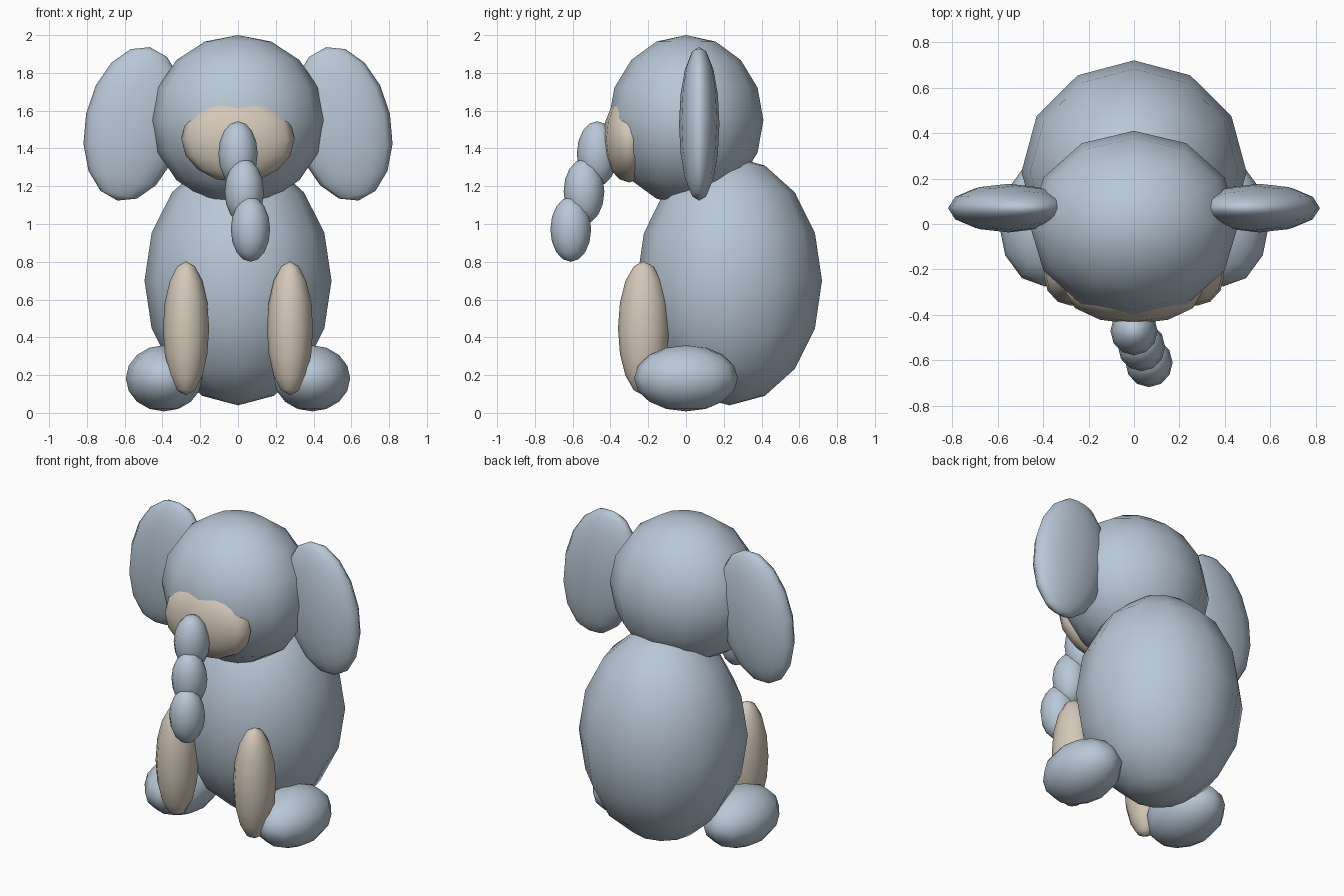
import bpy
import math

if "Cube" in bpy.data.objects:
    bpy.data.objects.remove(bpy.data.objects["Cube"])


def material(name, rgb):
    m = bpy.data.materials.new(name)
    m.diffuse_color = (*rgb, 1.0)
    m.use_nodes = True
    m.node_tree.nodes["Principled BSDF"].inputs["Base Color"].default_value = m.diffuse_color
    return m


blue = material("pale blue grey", (0.48, 0.57, 0.67))
cream = material("warm cream", (0.66, 0.58, 0.485))


def blob(name, centre, radii, mat, tilt=0.0):
    """Coarse smooth ellipsoid, optionally tilted about the front-back axis."""
    bpy.ops.mesh.primitive_uv_sphere_add(
        segments=12, ring_count=8, radius=1, location=centre,
        rotation=(0, math.radians(tilt), 0))
    ob = bpy.context.object
    ob.name = name
    ob.scale = radii
    ob.data.materials.append(mat)
    bpy.ops.object.shade_smooth()
    return ob


# Body and head
blob("body", (0, 0.23, 0.70), (0.495, 0.49, 0.66), blue)
blob("head", (0, 0, 1.55), (0.46, 0.41, 0.45), blue)

# Muzzle
blob("muzzle", (0, -0.30, 1.45), (0.30, 0.14, 0.23), cream)

# Trunk: three overlapping segments drifting forward and to one side
for i in range(3):
    blob(f"trunk_segment_{i + 1}", (0.033 * i, -0.47 - 0.07 * i, 1.372 - 0.2 * i),
         (0.104, 0.108, 0.172), blue)

# Paired parts
for side, s in (("left", -1), ("right", 1)):
    blob(f"{side}_ear", (s * 0.552, 0.07, 1.53), (0.258, 0.107, 0.415), blue, tilt=-12 * s)
    blob(f"{side}_front_leg", (s * 0.275, -0.225, 0.448), (0.122, 0.135, 0.355), cream)
    blob(f"{side}_foot", (s * 0.392, 0, 0.183), (0.202, 0.275, 0.175), blue)
